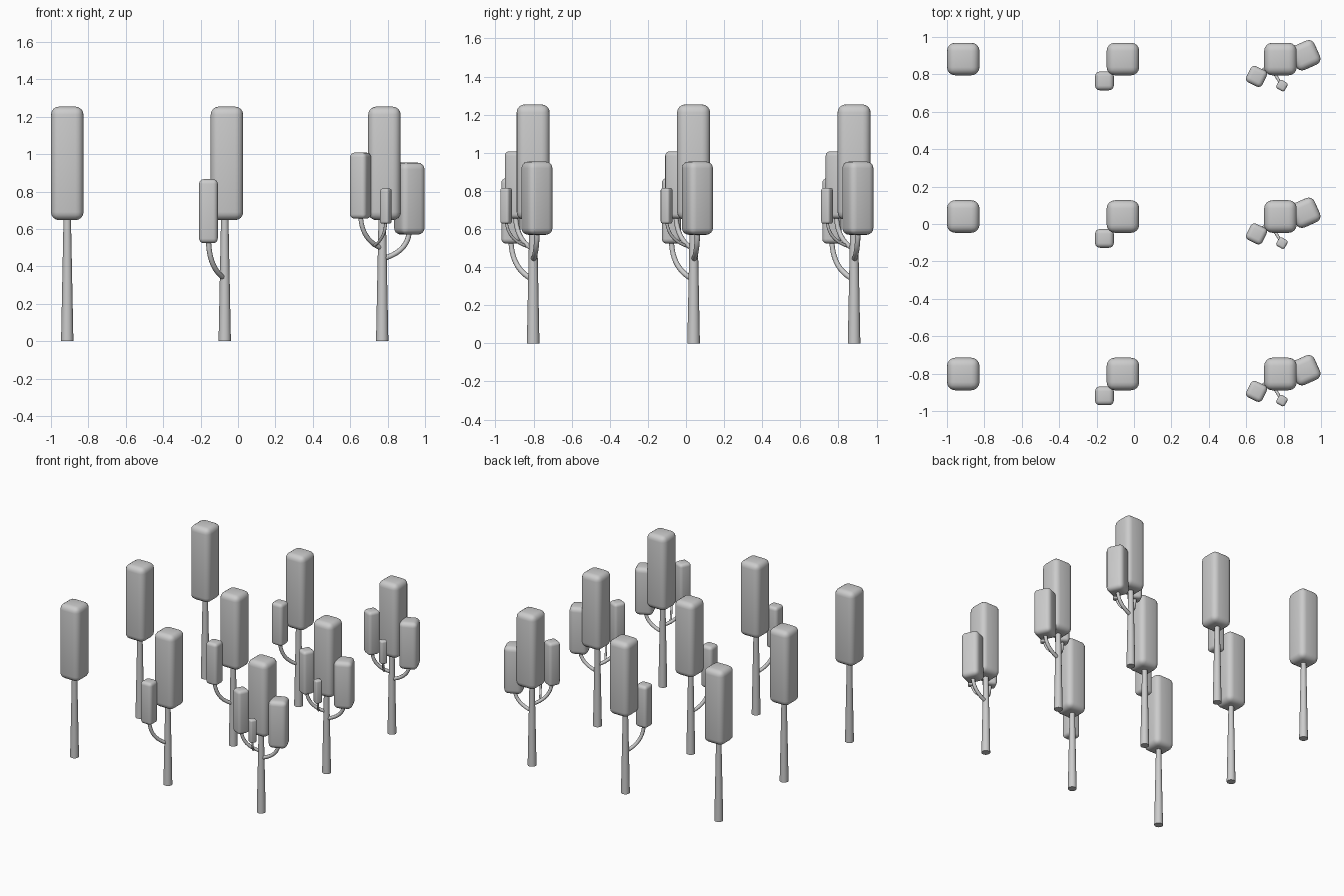
import bpy, bmesh
from math import radians
from mathutils import Matrix, Vector

if "Cube" in bpy.data.objects:
    bpy.data.objects.remove(bpy.data.objects["Cube"])

# One plain grey for everything
grey = bpy.data.materials.new("plain_grey")
GREY = (0.6, 0.6, 0.6, 1)
grey.diffuse_color = GREY
grey.use_nodes = True
grey.node_tree.nodes["Principled BSDF"].inputs["Base Color"].default_value = GREY


def add_mesh(name, bm, location):
    mesh = bpy.data.meshes.new(name)
    bm.to_mesh(mesh)
    bm.free()
    mesh.materials.append(grey)
    obj = bpy.data.objects.new(name, mesh)
    obj.location = location
    bpy.context.collection.objects.link(obj)
    bpy.ops.object.select_all(action="DESELECT")
    obj.select_set(True)
    bpy.context.view_layer.objects.active = obj
    bpy.ops.object.shade_smooth_by_angle(angle=radians(45))
    return obj


# Rounded upright block of leaves
def crown(name, base, offset, width, bottom, top, turn=0):
    bm = bmesh.new()
    bmesh.ops.create_cube(bm, size=1)
    bmesh.ops.scale(bm, vec=(width, width, top - bottom), verts=bm.verts)
    bmesh.ops.bevel(bm, geom=bm.edges[:], offset=width * 0.25, segments=4,
                    profile=0.5, affect="EDGES")
    bmesh.ops.rotate(bm, matrix=Matrix.Rotation(radians(turn), 3, "Z"), verts=bm.verts)
    place = base + Vector((offset[0], offset[1], (bottom + top) / 2))
    return add_mesh(name, bm, place)


# Tapered round trunk
def trunk(name, base, height=0.7):
    bm = bmesh.new()
    bmesh.ops.create_cone(bm, cap_ends=True, segments=20, radius1=0.033,
                          radius2=0.019, depth=height)
    return add_mesh(name, bm, base + Vector((0, 0, height / 2)))


# Branch that leaves sideways and bends upright
def branch(name, base, start, end, radius):
    start, end = Vector(start), Vector(end)
    rise = end.z - start.z
    out = start.lerp(end, 0.6)
    out.z = start.z + rise * 0.15
    curve = bpy.data.curves.new(name, "CURVE")
    curve.dimensions = "3D"
    curve.bevel_depth = radius
    curve.bevel_resolution = 3
    curve.resolution_u = 12
    curve.use_fill_caps = True
    spline = curve.splines.new("BEZIER")
    spline.bezier_points.add(1)
    first, last = spline.bezier_points
    for point in (first, last):
        point.handle_left_type = point.handle_right_type = "FREE"
    first.co, first.handle_right = start, out
    first.handle_left = start * 2 - out
    last.co, last.handle_left = end, end - Vector((0, 0, rise * 0.55))
    last.handle_right = end + Vector((0, 0, rise * 0.3))
    curve.materials.append(grey)
    obj = bpy.data.objects.new(name, curve)
    obj.location = base
    bpy.context.collection.objects.link(obj)


# Side limbs: name, branch start, crown offset, width, bottom, top, turn, branch radius
LOW_LIMB = [("low", (0, 0, 0.335), (-0.087, -0.117), 0.1, 0.524, 0.866, 0, 0.014)]
THREE_LIMBS = [
    ("right", (0, 0, 0.495), (-0.116, -0.093), 0.096, 0.655, 1.008, -26, 0.013),
    ("left", (0, 0, 0.44), (0.145, 0.02), 0.14, 0.57, 0.954, 24, 0.014),
    ("front", (-0.045, -0.035, 0.51), (0.02, -0.142), 0.052, 0.628, 0.816, -30, 0.008),
]
KINDS = [("plain", 0, []), ("forked", 0.012, LOW_LIMB), ("branched", 0.012, THREE_LIMBS)]

# Three kinds of tree, each repeated in three rows
STEP = 0.842
for column, (kind, shift, limbs) in enumerate(KINDS):
    for row in range(3):
        base = Vector((-0.913 + STEP * column, -0.802 + STEP * row, 0))
        tag = f"{kind}_tree_{row + 1}"
        trunk(f"{tag}_trunk", base)
        crown(f"{tag}_main_crown", base, (shift, 0), 0.174, 0.647, 1.254)
        for side, start, offset, width, bottom, top, turn, radius in limbs:
            crown(f"{tag}_{side}_crown", base, offset, width, bottom, top, turn)
            branch(f"{tag}_{side}_branch", base, start, (*offset, bottom + 0.03), radius)
